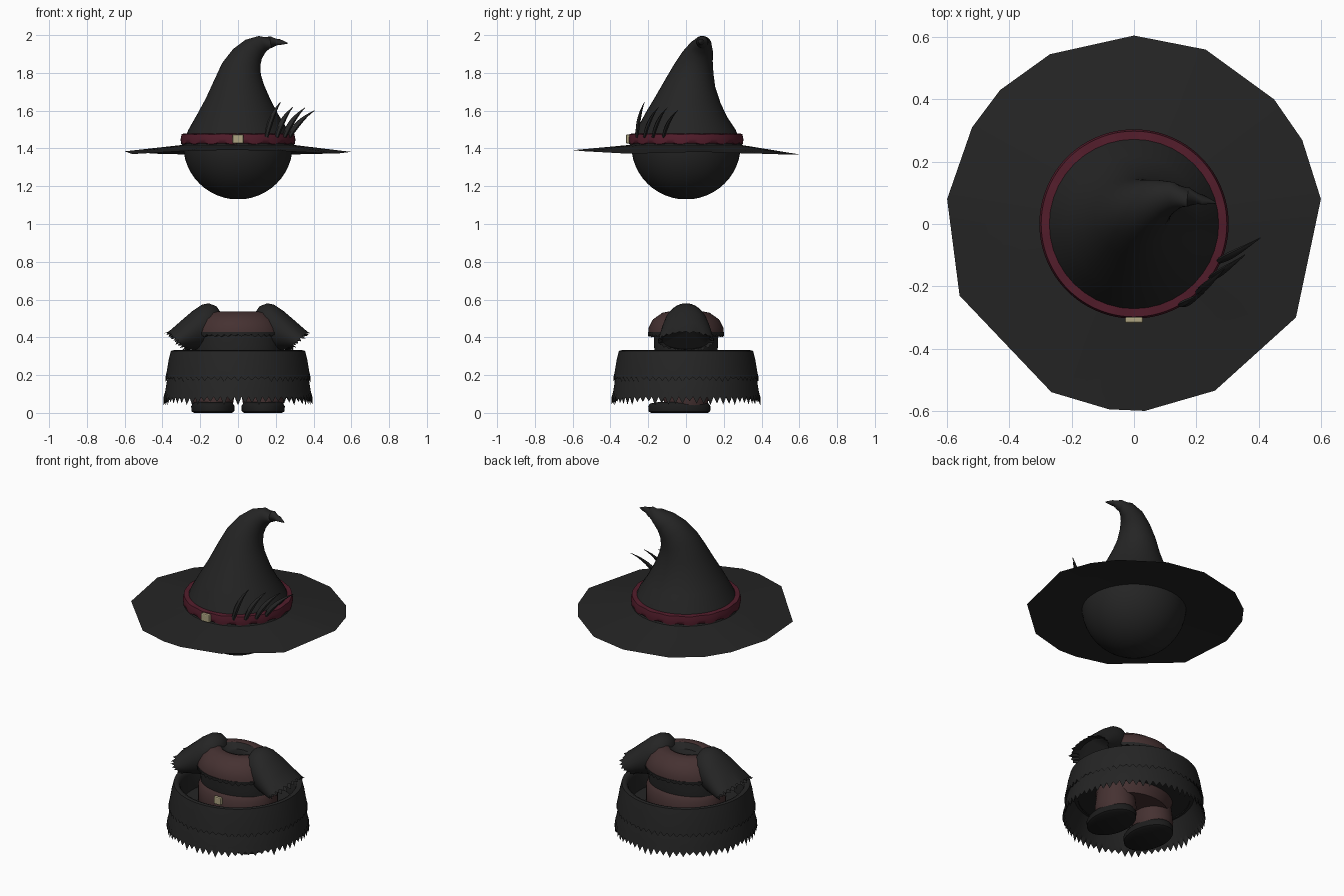
import bpy, bmesh, math, random
from mathutils import Vector

if "Cube" in bpy.data.objects:
    bpy.data.objects.remove(bpy.data.objects["Cube"])

random.seed(4)
TAU = math.tau


def material(name, rgb):
    m = bpy.data.materials.new(name)
    m.diffuse_color = (*rgb, 1)
    m.use_nodes = True
    m.node_tree.nodes["Principled BSDF"].inputs["Base Color"].default_value = m.diffuse_color
    return m


BLACK = material("soft black", (0.018, 0.018, 0.018))
DARK = material("sole black", (0.012, 0.012, 0.012))
RED = material("wine red", (0.085, 0.012, 0.024))
BROWN = material("dark brown", (0.06, 0.031, 0.031))
GOLD = material("pale gold", (0.42, 0.37, 0.22))


def loft(name, rings, mat, cap0=False, cap1=False, angle=50):
    """Skin a list of closed rings that share one point count."""
    bm = bmesh.new()
    vs = [[bm.verts.new(p) for p in r] for r in rings]
    n = len(rings[0])
    for a, b in zip(vs, vs[1:]):
        for i in range(n):
            j = (i + 1) % n
            bm.faces.new((a[i], a[j], b[j], b[i]))
    if cap0:
        bm.faces.new(vs[0][::-1])
    if cap1:
        bm.faces.new(vs[-1])
    bmesh.ops.recalc_face_normals(bm, faces=bm.faces)
    me = bpy.data.meshes.new(name)
    bm.to_mesh(me)
    bm.free()
    me.materials.append(mat)
    me.shade_smooth()
    me.set_sharp_from_angle(angle=math.radians(angle))
    ob = bpy.data.objects.new(name, me)
    bpy.context.collection.objects.link(ob)
    return ob


def ellipse(rx, ry, z, n=48, cx=0, cy=0):
    return [(cx + rx * math.cos(TAU * i / n), cy + ry * math.sin(TAU * i / n), z)
            for i in range(n)]


def fringe(rx, ry, z, depth, n):
    """Ragged hem ring: alternating long and short teeth."""
    return [(x, y, z - (depth * random.uniform(0.45, 1) if i % 2 else 0))
            for i, (x, y, z) in enumerate(ellipse(rx, ry, z, n))]


def rounded_box(name, loc, size, mat, bevel):
    bpy.ops.mesh.primitive_cube_add(size=1, location=loc)
    ob = bpy.context.object
    ob.name = name
    ob.scale = size
    bpy.ops.object.transform_apply(location=False, rotation=False, scale=True)
    mod = ob.modifiers.new("bevel", "BEVEL")
    mod.width, mod.segments = bevel, 2
    ob.data.materials.append(mat)


# head, tucked under the hat
head = []
for k in range(1, 13):
    a = math.pi / 2 * k / 12
    head.append(ellipse(0.29 * math.sin(a), 0.29 * math.sin(a), 1.42 - 0.29 * math.cos(a)))
loft("head", head, BLACK, cap0=True, cap1=True)

# hat crown: rings along a bent spine (x, y, z, radius), tilted to follow it
spine = [(0, 0, 1.415, .30), (0, 0, 1.50, .262), (0, .005, 1.58, .215), (.002, .012, 1.66, .172),
         (.006, .025, 1.75, .132), (.018, .042, 1.82, .107), (.045, .06, 1.88, .085),
         (.082, .078, 1.925, .066), (.128, .088, 1.952, .047), (.175, .086, 1.963, .031),
         (.22, .078, 1.963, .016), (.262, .068, 1.957, .003)]
crown = []
for k, (x, y, z, r) in enumerate(spine):
    c = Vector((x, y, z))
    prev, nxt = spine[max(k - 1, 0)], spine[min(k + 1, len(spine) - 1)]
    t = (Vector(nxt[:3]) - Vector(prev[:3])).normalized() if k > 1 else Vector((0, 0, 1))
    v = t.cross(Vector((1, 0, 0.001))).normalized()
    u = v.cross(t)
    crown.append([c + r * (u * math.cos(TAU * i / 40) + v * math.sin(TAU * i / 40))
                  for i in range(40)])
loft("hat_crown", crown, BLACK, cap1=True)

# hat brim: uneven polygon outline (x, y, z) running in to a round opening
outline = [(0, .605, 1.368), (.23, .56, 1.367), (.45, .40, 1.372), (.54, .27, 1.375),
           (.60, .08, 1.382), (.52, -.30, 1.372), (.26, -.535, 1.385), (.035, -.60, 1.391),
           (-.08, -.595, 1.391), (-.265, -.54, 1.388), (-.56, -.23, 1.37),
           (-.60, .08, 1.385), (-.52, .31, 1.378), (-.43, .43, 1.372), (-.27, .545, 1.368)]
edge = []
for a, b in zip(outline, outline[1:] + outline[:1]):
    edge += [Vector(a).lerp(Vector(b), s / 4) for s in range(4)]


def brim_ring(f, inner_z):
    ring = []
    for p in edge:
        q = Vector((p.x, p.y, 0)).normalized() * 0.283
        q.z = inner_z
        ring.append(q.lerp(p, f))
    return ring


loft("hat_brim", [brim_ring(0, 1.395), brim_ring(.5, 1.395), brim_ring(1, 1.395),
                  brim_ring(.85, 1.418), brim_ring(.4, 1.42), brim_ring(0, 1.42)], BLACK)

# hat band with a softly waved lower edge, and its buckle
band = []
for r, z, wave in ((.285, 1.42, 0), (.302, 1.428, .006), (.304, 1.45, 0), (.298, 1.476, .002),
                   (.27, 1.478, 0)):
    band.append([(x, y, h + wave * math.sin(i * TAU / 6))
                 for i, (x, y, h) in enumerate(ellipse(r, r, z, 96))])
loft("hat_band", band, RED)
rounded_box("hat_buckle", (0, -.308, 1.45), (.058, .02, .048), GOLD, .006)
rounded_box("belt_buckle", (0, -.192, .29), (.05, .02, .045), GOLD, .006)

# feathers: base and tip, bowed upward and outward
feathers = [((.15, -.26, 1.46), (.225, -.22, 1.645)), ((.205, -.22, 1.46), (.29, -.145, 1.618)),
            ((.245, -.175, 1.46), (.355, -.10, 1.615)), ((.27, -.12, 1.46), (.405, -.045, 1.60))]
for k, (b, t) in enumerate(feathers):
    b, t = Vector(b), Vector(t)
    mid = b.lerp(t, .45) + Vector((-.012, -.012, .03))
    rings = []
    for s in range(9):
        f = s / 8
        c = b * (1 - f) ** 2 + mid * 2 * f * (1 - f) + t * f * f
        w = .002 + .014 * math.sin(math.pi * (f * .8 + .2)) * (1 - f) ** .3
        rings.append([c + Vector((w * math.cos(TAU * i / 6), w * .8 * math.sin(TAU * i / 6),
                                  -w * .4 * math.cos(TAU * i / 6))) for i in range(6)])
    loft(f"feather_{k + 1}", rings, BLACK, True, True)

# torso: dark chest, brown tunic below it inside the skirt
loft("chest", [ellipse(.222, .165, .32), ellipse(.225, .17, .36), ellipse(.22, .17, .45)],
     BLACK, True, True)
loft("tunic", [ellipse(.2, .16, .13), ellipse(.235, .185, .2), ellipse(.235, .185, .3),
               ellipse(.222, .165, .325)], BROWN, True, True)

# shoulder cape with ragged trim and a dark neck hollow
loft("cape", [ellipse(.238, .2, .42), ellipse(.23, .198, .45), ellipse(.205, .175, .495),
              ellipse(.165, .125, .53), ellipse(.125, .085, .538), ellipse(.105, .07, .532)], BROWN)
loft("cape_trim", [ellipse(.22, .17, .43, 80), ellipse(.24, .202, .428, 80),
                   fringe(.236, .2, .415, .016, 80), ellipse(.21, .16, .412, 80)], BLACK)
loft("neck_hollow", [ellipse(.107, .072, .535), ellipse(.07, .05, .505)], BLACK, cap1=True)

# puffed sleeves: each ring is given by its top (x, z), bottom (x, z) and half depth
sections = [((.09, .53), (.09, .42), .05), ((.115, .565), (.11, .38), .085),
            ((.155, .58), (.135, .355), .107), ((.19, .573), (.165, .345), .117),
            ((.24, .54), (.20, .335), .128), ((.31, .48), (.24, .333), .14),
            ((.365, .432), (.265, .338), .148)]
for side, label in ((1, "left"), (-1, "right")):
    rings = []
    for (tx, tz), (bx, bz), d in sections:
        ring = []
        for i in range(48):
            c, s = math.cos(TAU * i / 48), math.sin(TAU * i / 48)
            f = (1 + c) / 2
            ring.append((side * (bx + (tx - bx) * f), d * s, bz + (tz - bz) * f))
        rings.append(ring)
    hem = [(x + side * random.uniform(.008, .025) * (i % 2), y, z - random.uniform(.005, .018) * (i % 2))
           for i, (x, y, z) in enumerate(rings[-1])]
    inside = [(x * .9, y * .85, z) for x, y, z in rings[-1]]
    loft(label + "_sleeve", rings + [hem, inside], BLACK, True, True)

    # leg and shoe
    x = side * .133
    loft(label + "_leg", [ellipse(.105, .115, .04, 32, x), ellipse(.112, .12, .08, 32, x),
                          ellipse(.1, .105, .2, 32, x)], BROWN, True, True)
    loft(label + "_shoe", [ellipse(.1, .15, 0, 32, x, -.035), ellipse(.113, .163, .008, 32, x, -.035),
                           ellipse(.115, .165, .035, 32, x, -.035),
                           ellipse(.106, .155, .05, 32, x, -.035),
                           ellipse(.095, .12, .058, 32, x, -.02)], DARK, True, True)

# skirt: two ragged tiers around an open waist, with a lining that closes the gap
N = 132
loft("skirt_upper_tier", [ellipse(.31, .31, .19, N), ellipse(.315, .315, .30, N),
                          ellipse(.325, .325, .325, N), ellipse(.34, .34, .332, N),
                          ellipse(.355, .355, .328, N), ellipse(.367, .367, .28, N),
                          ellipse(.378, .378, .215, N), fringe(.384, .384, .19, .028, N),
                          ellipse(.365, .365, .2, N)], BLACK)
loft("skirt_lower_tier", [ellipse(.36, .36, .22, N), ellipse(.376, .376, .17, N),
                          ellipse(.386, .386, .11, N), fringe(.394, .394, .085, .045, N),
                          ellipse(.375, .375, .1, N), ellipse(.33, .33, .2, N)], BLACK)
loft("skirt_lining", [ellipse(.35, .35, .2), ellipse(.2, .16, .19)], BLACK)
